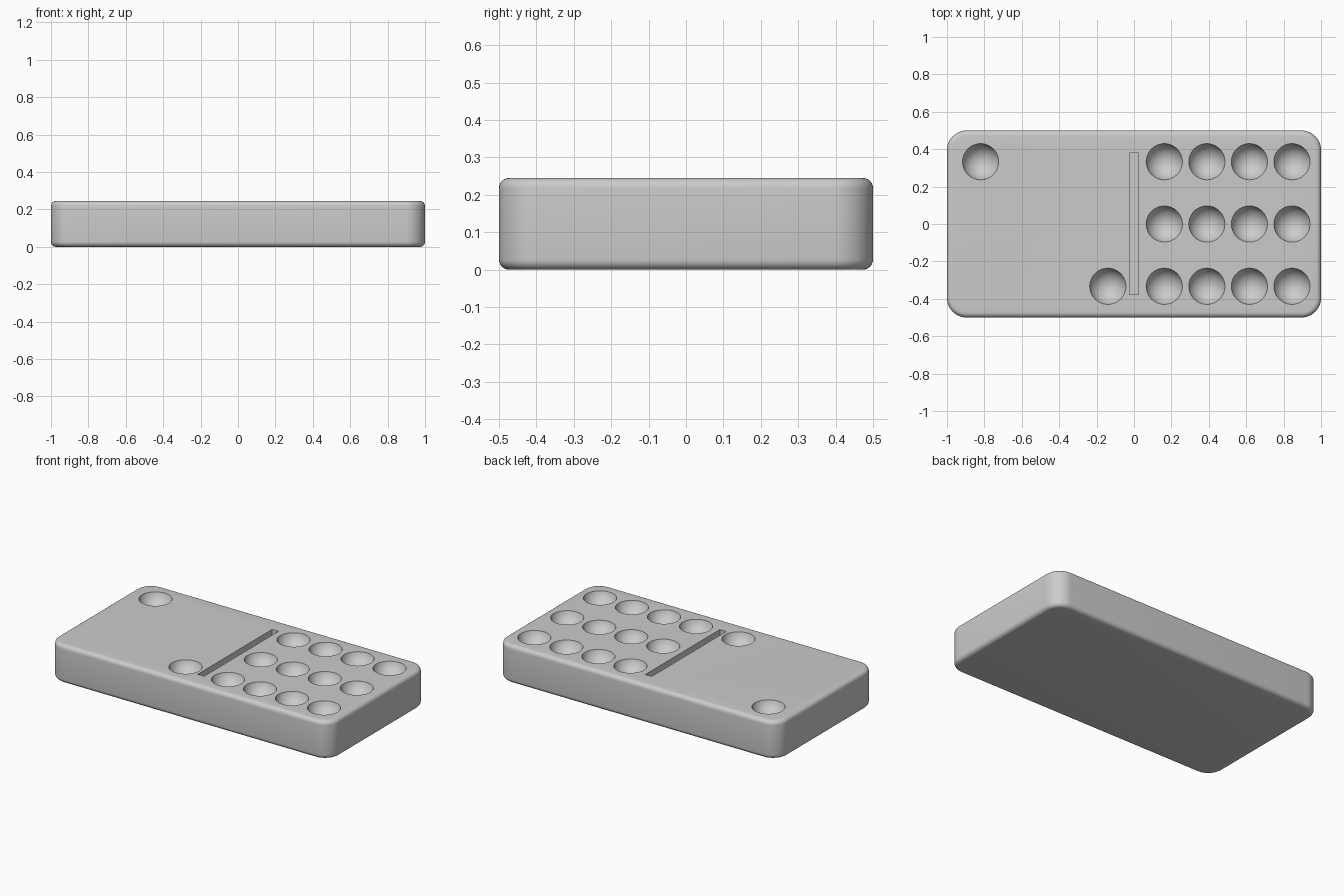
import bpy, bmesh, math
from mathutils import Matrix

cube = bpy.data.objects.get("Cube")
if cube:
    bpy.data.objects.remove(cube, do_unlink=True)

HEIGHT = 0.245
CORNER, EDGE = 0.105, 0.027
PIP_RADIUS, PIP_DEPTH = 0.097, 0.075
GROOVE_DEPTH = 0.04

grey = bpy.data.materials.new("plain grey")
grey.use_nodes = True
colour = (0.6, 0.6, 0.6, 1)
grey.diffuse_color = colour
grey.node_tree.nodes["Principled BSDF"].inputs["Base Color"].default_value = colour


def make_object(name, bm):
    mesh = bpy.data.meshes.new(name)
    bm.to_mesh(mesh)
    bm.free()
    mesh.materials.append(grey)
    obj = bpy.data.objects.new(name, mesh)
    bpy.context.collection.objects.link(obj)
    return obj


def add_box(bm, x, y, z, sx, sy, sz):
    matrix = Matrix.Translation((x, y, z)) @ Matrix.Diagonal((sx, sy, sz, 1))
    bmesh.ops.create_cube(bm, size=1, matrix=matrix)


# Tile: round the upright corners, then soften the top and bottom rims
bm = bmesh.new()
add_box(bm, 0, 0, HEIGHT / 2, 2, 1, HEIGHT)
upright = [e for e in bm.edges if abs(e.verts[0].co.z - e.verts[1].co.z) > 0.1]
bmesh.ops.bevel(bm, geom=upright, offset=CORNER, segments=12, profile=0.5, affect='EDGES')
rims = [e for e in bm.edges if abs(e.verts[0].co.z - e.verts[1].co.z) < 0.001]
bmesh.ops.bevel(bm, geom=rims, offset=EDGE, segments=6, profile=0.5, affect='EDGES')
tile = make_object("domino_tile", bm)

# Pip hollows: spherical caps cut into the top
sphere = (PIP_RADIUS ** 2 + PIP_DEPTH ** 2) / (2 * PIP_DEPTH)
centre_z = HEIGHT - PIP_DEPTH + sphere
rows = (-0.333, 0, 0.333)
pips = [(0.162 + 0.2275 * column, y) for column in range(4) for y in rows]
pips += [(-0.82, rows[2]), (-0.14, rows[0])]
bm = bmesh.new()
for x, y in pips:
    bmesh.ops.create_uvsphere(bm, u_segments=48, v_segments=32, radius=sphere,
                              matrix=Matrix.Translation((x, y, centre_z)))
pip_cutter = make_object("pip_cutter", bm)

# Dividing groove across the middle
bm = bmesh.new()
add_box(bm, 0, 0.002, HEIGHT, 0.046, 0.756, 2 * GROOVE_DEPTH)
groove_cutter = make_object("groove_cutter", bm)

for cutter in (pip_cutter, groove_cutter):
    cut = tile.modifiers.new(cutter.name, 'BOOLEAN')
    cut.operation = 'DIFFERENCE'
    cut.solver = 'EXACT'
    cut.object = cutter

# Bake the cuts, then drop the cutters
bpy.context.view_layer.update()
graph = bpy.context.evaluated_depsgraph_get()
baked = bpy.data.meshes.new_from_object(tile.evaluated_get(graph))
tile.modifiers.clear()
tile.data = baked
baked.name = "domino_tile"
for cutter in (pip_cutter, groove_cutter):
    bpy.data.objects.remove(cutter, do_unlink=True)

bpy.ops.object.select_all(action='DESELECT')
tile.select_set(True)
bpy.context.view_layer.objects.active = tile
bpy.ops.object.shade_smooth_by_angle(angle=math.radians(30))
